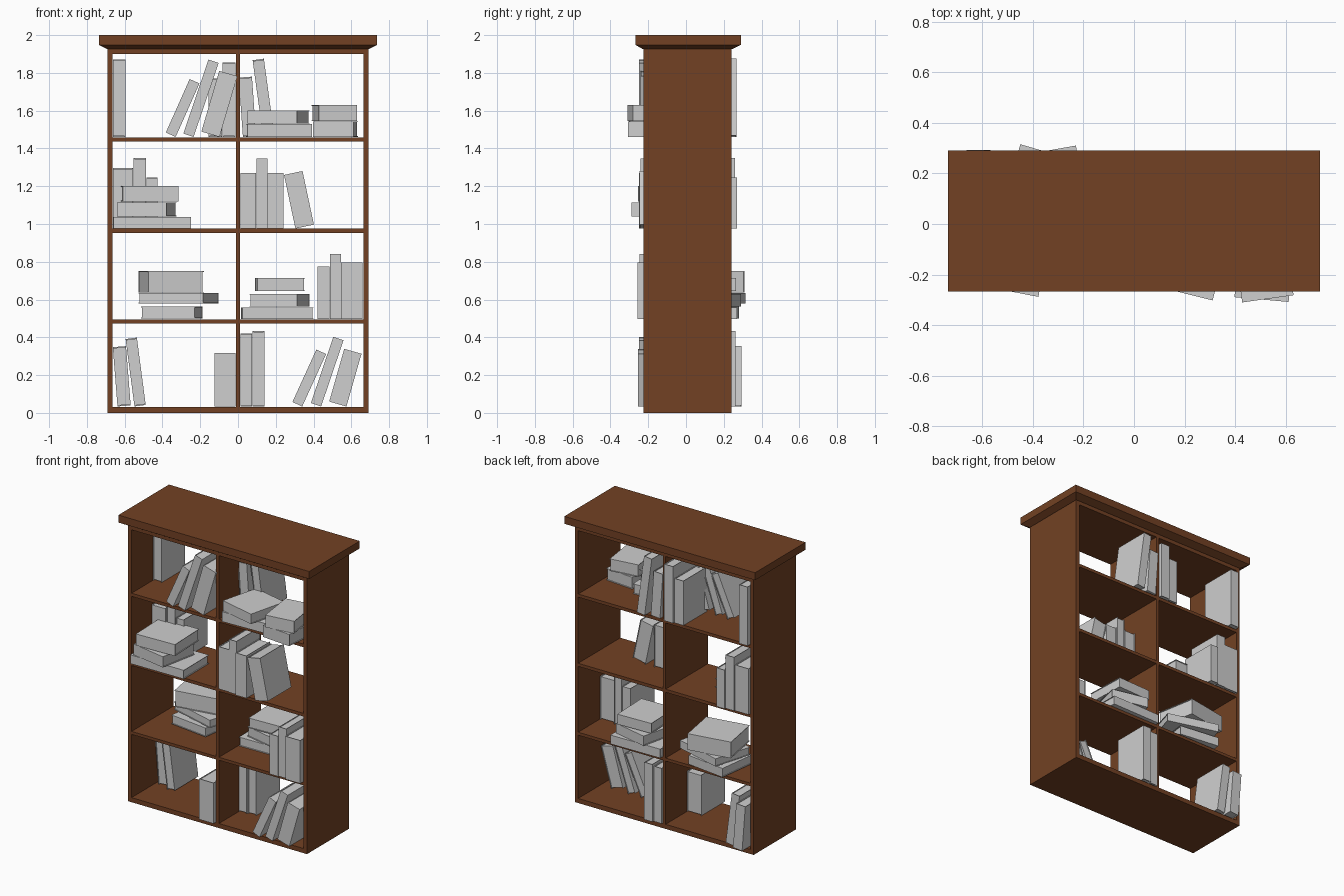
import bpy, bmesh, math
from mathutils import Matrix, Vector


def material(name, rgb):
    m = bpy.data.materials.new(name)
    m.diffuse_color = (*rgb, 1)
    return m


WOOD = material("brown_wood", (0.17, 0.053, 0.017))
GREY = material("pale_grey", (0.62, 0.62, 0.62))


def add_box(bm, lo, hi):
    lo, hi = Vector(lo), Vector(hi)
    mat = Matrix.Translation((lo + hi) / 2) @ Matrix.Diagonal((*(hi - lo), 1))
    return bmesh.ops.create_cube(bm, size=1, matrix=mat)["verts"]


def finish(bm, name, mat):
    me = bpy.data.meshes.new(name)
    bm.to_mesh(me)
    bm.free()
    me.materials.append(mat)
    ob = bpy.data.objects.new(name, me)
    bpy.context.collection.objects.link(ob)
    return ob


def box(name, lo, hi):
    bm = bmesh.new()
    add_box(bm, lo, hi)
    finish(bm, name, WOOD)


# Case: sides, divider, shelves (open front and back)
Y0, Y1 = -0.225, 0.24
for side, s in (("left", -1), ("right", 1)):
    xs = sorted((s * 0.69, s * 0.664))
    box(side + "_side", (xs[0], Y0, 0), (xs[1], Y1, 1.93))
box("divider", (-0.011, Y0, 0.03), (0.011, Y1, 1.9))
for name, z0, z1 in (("bottom_board", 0, 0.032), ("lower_shelf", 0.473, 0.494),
                     ("middle_shelf", 0.953, 0.975), ("upper_shelf", 1.436, 1.458),
                     ("top_board", 1.9, 1.93)):
    box(name, (-0.664, Y0, z0), (0.664, Y1, z1))

# Overhanging top with a sloped underside
box("top_slab", (-0.736, -0.267, 1.948), (0.736, 0.29, 2.0))
bm = bmesh.new()
for v in add_box(bm, (-0.736, -0.267, 1.926), (0.736, 0.29, 1.948)):
    if v.co.z < 1.94:
        v.co.x *= 0.694 / 0.736
        v.co.y = Y0 - 0.004 if v.co.y < 0 else Y1 + 0.004
finish(bm, "top_moulding", WOOD)


def book(t, d, h, mat, name):
    """Covers, spine (at -y) and recessed pages; thickness x, depth y, height z."""
    bm = bmesh.new()
    c, r = 0.004, 0.005
    for s in (-1, 1):
        xs = sorted((s * t / 2, s * (t / 2 - c)))
        add_box(bm, (xs[0], -d / 2, -h / 2), (xs[1], d / 2, h / 2))
    add_box(bm, (c - t / 2, -d / 2, -h / 2), (t / 2 - c, c - d / 2, h / 2))
    add_box(bm, (c - t / 2, c - d / 2, r - h / 2), (t / 2 - c, d / 2 - r, h / 2 - r))
    bm.transform(mat)
    finish(bm, name, GREY)


def rot(deg, axis):
    return Matrix.Rotation(math.radians(deg), 4, axis)


def standing(x, floor, t, h, lean, y_out, d=0.26):
    """x is the corner that touches the shelf (left corner if upright)."""
    s = -1 if lean > 0 else 1
    R = rot(lean, 'Y')
    off = R @ Vector((s * t / 2, 0, h / 2))
    back = y_out > 0
    yc = y_out - d / 2 if back else y_out + d / 2
    M = Matrix.Translation((x + off.x, yc, floor + off.z)) @ R
    book(t, d, h, M @ rot(180 if back else 0, 'Z'), "standing_book")


def lying(x0, x1, z0, z1, w, turn, y_out, d=0.28):
    """x0..x1 is the span seen from the front, y_out the outermost corner."""
    a = math.radians(abs(turn))
    half = (w * math.sin(a) + d * math.cos(a)) / 2
    back = y_out > 0
    yc = y_out - half if back else y_out + half
    M = Matrix.Translation(((x0 + x1) / 2, yc, (z0 + z1) / 2))
    M = M @ rot(turn + (180 if back else 0), 'Z') @ rot(90, 'Y')
    book(z1 - z0, d, w, M, "lying_book")


F1, F2, F3, F4 = 0.034, 0.496, 0.976, 1.461

# Standing books: x, floor, thickness, height, lean, outer y
for b in (
    # top row
    (-0.662, F4, 0.066, 0.41, 0, 0.267), (-0.33, F4, 0.057, 0.31, 24, -0.245),
    (-0.235, F4, 0.057, 0.413, 18.7, -0.25), (-0.098, F4, 0.1, 0.335, 16.4, -0.24),
    (-0.082, F4, 0.068, 0.395, 0, 0.26), (-0.155, F4, 0.07, 0.31, 0, 0.25),
    (0.026, F4, 0.07, 0.315, -4, 0.25), (0.133, F4, 0.06, 0.41, -7.8, 0.267),
    # third row
    (-0.662, F3, 0.105, 0.32, 0, 0.255), (-0.553, F3, 0.067, 0.373, 0, 0.26),
    (-0.485, F3, 0.06, 0.27, 0, 0.27), (0.013, F3, 0.082, 0.295, 0, -0.235),
    (0.098, F3, 0.058, 0.37, 0, -0.24), (0.157, F3, 0.083, 0.295, 0, -0.25),
    (0.304, F3, 0.1, 0.29, -12, -0.245),
    # second row
    (0.42, F2, 0.065, 0.28, 0, -0.25), (0.486, F2, 0.058, 0.345, 0, -0.245),
    (0.545, F2, 0.115, 0.3, 0, -0.257),
    # bottom row
    (-0.638, F1, 0.07, 0.315, -4.5, 0.293), (-0.548, F1, 0.06, 0.36, -7.5, 0.26),
    (-0.125, F1, 0.111, 0.283, 0, -0.25), (0.013, F1, 0.06, 0.385, 0, 0.25),
    (0.077, F1, 0.062, 0.4, 0, 0.262), (0.34, F1, 0.057, 0.305, 24.5, -0.25),
    (0.44, F1, 0.057, 0.37, 18.7, -0.25), (0.574, F1, 0.095, 0.29, 16, -0.255),
):
    standing(*b)

# Lying books: x span, z span, width, turn, outer y
for b in (
    # top row, front
    (0.042, 0.39, F4, 1.53, 0.34, 2, -0.25), (0.05, 0.378, 1.532, 1.602, 0.27, -14, -0.302),
    (0.4, 0.633, F4, 1.543, 0.215, -5, -0.308), (0.39, 0.63, 1.545, 1.63, 0.205, 8, -0.31),
    # third row, front
    (-0.662, -0.25, F3, 1.037, 0.41, 0.5, -0.245), (-0.64, -0.325, 1.04, 1.115, 0.267, -11, -0.288),
    (-0.62, -0.315, 1.12, 1.2, 0.295, 2, -0.255),
    # second row, back
    (-0.515, -0.188, F2 + 0.004, 0.562, 0.292, -7.5, 0.28),
    (-0.53, -0.1, 0.58, 0.635, 0.36, -16, 0.315),
    (-0.53, -0.178, 0.637, 0.75, 0.302, 10, 0.31),
    (0.014, 0.4, F2, 0.558, 0.38, 1, 0.27), (0.06, 0.38, 0.562, 0.63, 0.262, -13, 0.29),
    (0.088, 0.355, 0.645, 0.715, 0.256, 2, 0.265),
):
    lying(*b)
